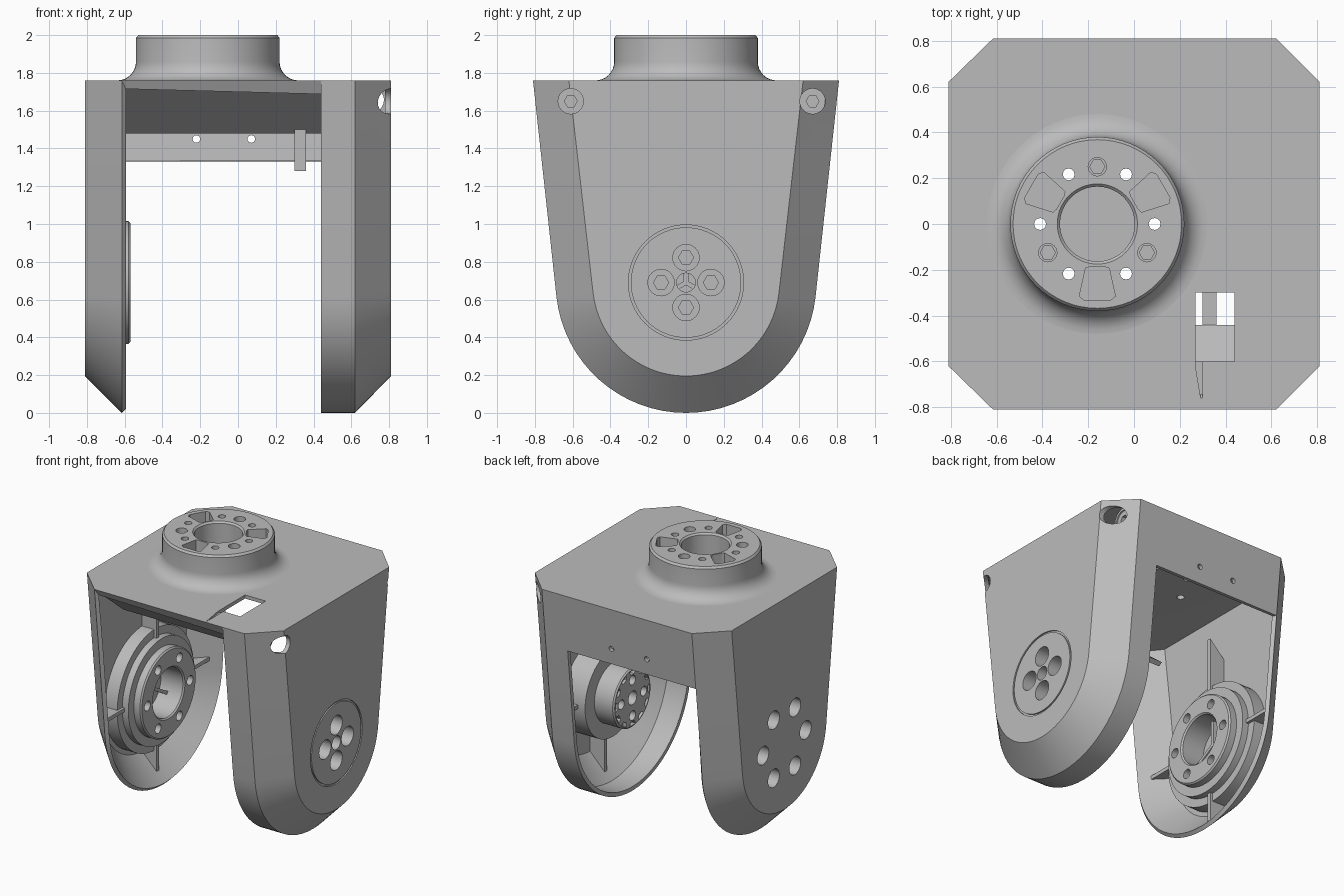
import bpy, bmesh
from math import sin, cos, pi, radians
from mathutils import Matrix, Vector

if "Cube" in bpy.data.objects:
    bpy.data.objects.remove(bpy.data.objects["Cube"])

grey = bpy.data.materials.new("light_grey")
grey.use_nodes = True
grey.diffuse_color = (0.5, 0.5, 0.5, 1)
grey.node_tree.nodes["Principled BSDF"].inputs["Base Color"].default_value = (0.5, 0.5, 0.5, 1)

TOP, HUB, BOSS_X, WALL = 1.76, 0.69, -0.16, 0.03
PIVOT = (0, 0, HUB)
BOSS = (BOSS_X, 0, 0)


# ---- helpers ----
def place(u, v, h, axis):
    return Vector({"x": (h, u, v), "y": (v, h, u), "z": (u, v, h)}[axis])


def stack(bm, rings):
    """Skin a list of equal-length point rings and cap both ends."""
    loops = [[bm.verts.new(p) for p in ring] for ring in rings]
    for a, b in zip(loops, loops[1:]):
        for i in range(len(a)):
            j = (i + 1) % len(a)
            bm.faces.new((a[i], a[j], b[j], b[i]))
    bm.faces.new(loops[0][::-1])
    bm.faces.new(loops[-1])
    return [v for loop in loops for v in loop]


def prism(bm, pts, lo, hi, axis, at=(0, 0, 0)):
    return stack(bm, [[place(u, v, h, axis) + Vector(at) for u, v in pts] for h in (lo, hi)])


def circle(r, n=32, u=0.0, v=0.0):
    return [(u + r * cos(2 * pi * i / n), v + r * sin(2 * pi * i / n)) for i in range(n)]


def lathe(bm, profile, axis, at, n=64):
    stack(bm, [[place(u, v, h, axis) + Vector(at) for u, v in circle(r, n)] for r, h in profile])


def polar(r, degrees):
    return r * cos(radians(degrees)), r * sin(radians(degrees))


def finish(name, bm, recalc=True):
    if recalc:
        bmesh.ops.recalc_face_normals(bm, faces=bm.faces)
    mesh = bpy.data.meshes.new(name)
    bm.to_mesh(mesh)
    bm.free()
    ob = bpy.data.objects.new(name, mesh)
    bpy.context.collection.objects.link(ob)
    mesh.materials.append(grey)
    return ob


def activate(ob):
    bpy.ops.object.select_all(action="DESELECT")
    ob.select_set(True)
    bpy.context.view_layer.objects.active = ob


def cut(ob, cutter):
    mod = ob.modifiers.new("holes", "BOOLEAN")
    mod.operation, mod.solver, mod.object, mod.use_self = "DIFFERENCE", "EXACT", cutter, True
    activate(ob)
    bpy.ops.object.modifier_apply(modifier=mod.name)


def smooth(ob):
    activate(ob)
    bpy.ops.object.shade_smooth_by_angle(angle=radians(28))


# ---- body shell: two tapered U arms, top plate, back wall ----
def u_profile(half, r, x, n=32):
    low = -6.4
    end = Vector(polar(r, low)) + Vector((0, HUB))
    start = Vector((half, TOP))
    mid = start.lerp(end, (TOP - 1.33) / (TOP - end.y))
    arc = [polar(r, low - (180 + 2 * low) * i / n) for i in range(n + 1)]
    pts = [tuple(start), tuple(mid)] + [(u, v + HUB) for u, v in arc]
    return [(x, u, v) for u, v in pts + [(-mid.x, mid.y), (-start.x, start.y)]]


bm = bmesh.new()
big, small = (0.81, 0.69), (0.62, 0.495)
right_arm = [u_profile(*small, 0.81), u_profile(*big, 0.62), u_profile(*big, 0.44)]
left_arm = [u_profile(*small, -0.81), u_profile(*big, -0.615)]
for arm in (right_arm, left_arm):
    loops = [[bm.verts.new(p) for p in ring] for ring in arm]
    bm.faces.new(loops[0])
    for a, b in zip(loops, loops[1:]):
        for i in range(len(a) - 1):
            bm.faces.new((a[i], a[i + 1], b[i + 1], b[i]))
rim = [p[0] for p in right_arm[::-1]] + [p[-1] for p in right_arm]
rim += [p[-1] for p in left_arm[::-1]] + [p[0] for p in left_arm]
plate = bm.faces.new([bm.verts.new(p) for p in rim])
r, l = right_arm[-1], left_arm[-1]
bm.faces.new([bm.verts.new(p) for p in (r[0], l[0], l[1], r[1])])
bmesh.ops.remove_doubles(bm, verts=bm.verts, dist=1e-4)
bmesh.ops.recalc_face_normals(bm, faces=bm.faces)
if max(bm.faces, key=lambda f: f.calc_center_median().z + f.calc_area()).normal.z < 0:
    bmesh.ops.reverse_faces(bm, faces=bm.faces)
body = finish("body_shell", bm, recalc=False)
shell = body.modifiers.new("wall", "SOLIDIFY")
shell.thickness, shell.offset, shell.use_even_offset = WALL, -1, True
activate(body)
bpy.ops.object.modifier_apply(modifier="wall")

# sloping panel under the front edge
bm = bmesh.new()
prism(bm, [(1.757, -0.808), (1.48, -0.47), (1.50, -0.44), (1.757, -0.76)], 0.615, -0.44, "y")
for v in bm.verts:  # polygon was drawn as (z, y): swap x and y
    v.co = Vector((-v.co.y, v.co.x, v.co.z))
slope = finish("front_slope_panel", bm)

# hook below the cable slot
bm = bmesh.new()
prism(bm, [(0.30, -0.50), (0.36, -0.50), (0.36, -0.30), (0.30, -0.30)], 1.28, 1.50, "z")
hook = finish("cable_hook", bm)

# ---- top boss ----
bm = bmesh.new()
fillet = [(0.48 - 0.1 * sin(a), TOP + 0.1 - 0.1 * cos(a)) for a in [pi / 2 * i / 8 for i in range(9)]]
lathe(bm, [(0.48, TOP - 0.02)] + fillet + [(0.38, 1.985), (0.368, 2.0), (0.175, 2.0),
                                        (0.163, 1.988), (0.163, 1.77)], "z", BOSS)
boss = finish("top_boss", bm)

# ---- hubs inside the arms ----
bm = bmesh.new()
lathe(bm, [(0.45, -0.785), (0.45, -0.68), (0.39, -0.68), (0.39, -0.63), (0.325, -0.63),
           (0.325, -0.58), (0.315, -0.57), (0.19, -0.57), (0.18, -0.58), (0.18, -0.76)], "x", PIVOT)
bearing = finish("bearing_housing", bm)
bm = bmesh.new()
lathe(bm, [(0.33, 0.785), (0.33, 0.60), (0.22, 0.60), (0.22, 0.45), (0.21, 0.44)], "x", PIVOT)
drive = finish("drive_hub", bm)

# ribs from each hub to the arm wall, the upper one longer
bm = bmesh.new()
for side, inner in ((-1, 0.35), (1, 0.3)):
    for k in range(4):
        reach = 0.2 if k == 0 and side < 0 else 0
        pts = [(inner, 0.79), (0.48 + reach, 0.79), (0.61 + reach, 0.66), (inner, 0.66)]
        verts = prism(bm, [(u, side * v) for u, v in pts], -0.014, 0.014, "y", PIVOT)
        bmesh.ops.rotate(bm, verts=verts, cent=PIVOT, matrix=Matrix.Rotation(k * pi / 2, 3, "X"))
ribs = finish("hub_ribs", bm)

# three spokes in the bearing bore
bm = bmesh.new()
for k in range(3):
    verts = prism(bm, [(0, -0.012), (0.185, -0.012), (0.185, 0.012), (0, 0.012)], -0.77, -0.69, "x", PIVOT)
    bmesh.ops.rotate(bm, verts=verts, cent=PIVOT, matrix=Matrix.Rotation(radians(90 + 120 * k), 3, "X"))
spokes = finish("bore_spokes", bm)

# corner screws
bm = bmesh.new()
SCREWS = ((-0.61, 1.65), (0.67, 1.65))
for u, v in SCREWS:
    prism(bm, circle(0.085, 32, u, v), 0.58, 0.66, "x")
screws = finish("corner_screws", bm)

# ---- cutters ----
bm = bmesh.new()
for k in range(6):  # boss through holes
    prism(bm, circle(0.026, 12, *polar(0.25, 60 * k)), 1.5, 2.1, "z", BOSS)
for k in range(3):  # boss screws and wedge pockets
    u, v = polar(0.25, 90 + 120 * k)
    prism(bm, circle(0.04, 24, u, v), 1.96, 2.1, "z", BOSS)
    prism(bm, circle(0.033, 6, u, v), 1.90, 2.05, "z", BOSS)
    a = 30 + 120 * k
    wedge = [polar(rad, a + off) for rad, off in ((0.20, -15), (0.19, -10), (0.19, 10), (0.20, 15),
             (0.325, 14), (0.337, 10), (0.337, -10), (0.325, -14))]
    prism(bm, wedge, 1.85, 2.1, "z", BOSS)
boss_holes = finish("boss_cutter", bm)

bm = bmesh.new()  # cable slot with its tapering notch, back wall holes
prism(bm, [(0.268, -0.60), (0.438, -0.60), (0.438, -0.30), (0.268, -0.30)], 1.70, 1.80, "z")
prism(bm, [(0.268, -0.62), (0.298, -0.80), (0.30, -0.59), (0.268, -0.59)], 1.745, 1.80, "z")
for x in (-0.22, 0.07):
    prism(bm, circle(0.02, 16, 1.45, x), 0.6, 0.9, "y")
slot = finish("slot_cutter", bm)

bm = bmesh.new()  # pivot holes on both arms
lathe(bm, [(0.05, 0.3), (0.05, 0.9)], "x", PIVOT, 24)
for k in range(4):
    u, v = polar(0.132, 90 * k)
    prism(bm, circle(0.07, 32, u, v), 0.70, 0.9, "x", PIVOT)
    prism(bm, circle(0.04, 6, u, v), 0.64, 0.75, "x", PIVOT)
    prism(bm, circle(0.035, 16, u, v), 0.3, 0.50, "x", PIVOT)
for k in range(6):
    u, v = polar(0.25, 60 * k)
    prism(bm, circle(0.067, 32, u, v), -0.9, -0.66, "x", PIVOT)
    prism(bm, circle(0.035, 16, u, v), -0.7, -0.5, "x", PIVOT)
for k in range(12):  # rim pockets of the drive hub
    a = 30 * k
    prism(bm, [polar(0.175, a - 6), polar(0.205, a - 10), polar(0.205, a + 10), polar(0.175, a + 6)],
          0.3, 0.47, "x", PIVOT)
pivot_holes = finish("pivot_cutter", bm)

bm = bmesh.new()  # corner screw pockets with hex sockets
for u, v in SCREWS:
    prism(bm, circle(0.067, 32, u, v), 0.65, 0.9, "x")
    prism(bm, circle(0.034, 6, u, v), 0.61, 0.7, "x")
pockets = finish("pocket_cutter", bm)

bm = bmesh.new()  # thin ring groove on the outer face
ring = [(0.305, 0.80), (0.305, 0.83), (0.292, 0.83), (0.292, 0.80)]
loops = [[bm.verts.new(place(u, v, h, "x") + Vector(PIVOT)) for u, v in circle(rad, 64)] for rad, h in ring]
for a, b in zip(loops, loops[1:] + loops[:1]):
    for i in range(64):
        j = (i + 1) % 64
        bm.faces.new((a[i], a[j], b[j], b[i]))
groove = finish("groove_cutter", bm)

for ob, cutters in ((body, (boss_holes, slot, pivot_holes, pockets, groove)), (boss, (boss_holes,)),
                    (bearing, (pivot_holes,)), (drive, (pivot_holes,)), (screws, (pockets,))):
    for cutter in cutters:
        cut(ob, cutter)
for cutter in (boss_holes, slot, pivot_holes, pockets, groove):
    bpy.data.objects.remove(cutter)
for ob in (body, slope, hook, boss, bearing, drive, ribs, spokes, screws):
    smooth(ob)
